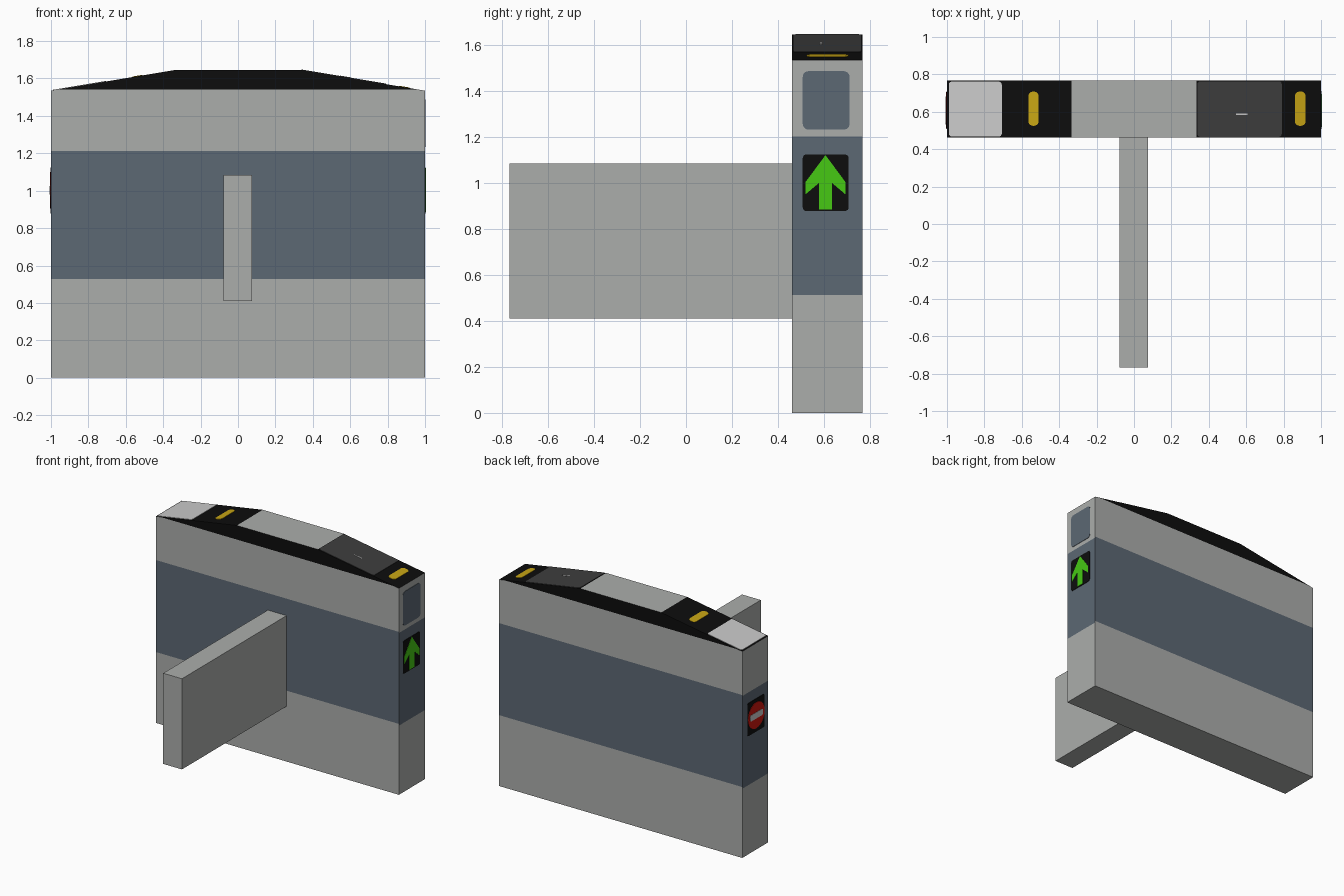
import bpy, bmesh, math

if "Cube" in bpy.data.objects:
    bpy.data.objects.remove(bpy.data.objects["Cube"])

def material(name, r, g, b):
    m = bpy.data.materials.new(name)
    m.diffuse_color = (r, g, b, 1)
    m.use_nodes = True
    m.node_tree.nodes["Principled BSDF"].inputs["Base Color"].default_value = m.diffuse_color
    return m

GREY = material("brushed grey", 0.41, 0.42, 0.41)
BLUE = material("slate blue", 0.107, 0.138, 0.174)
BLACK = material("black", 0.004, 0.004, 0.004)
DARK = material("dark grey", 0.048, 0.048, 0.048)
LIGHT = material("light grey", 0.597, 0.597, 0.597)
YELLOW = material("yellow", 0.58, 0.38, 0.007)
GREEN = material("green", 0.061, 0.578, 0.007)
RED = material("red", 0.62, 0.008, 0.004)

Y0, Y1 = 0.462, 0.767          # cabinet depth range
YC = (Y0 + Y1) / 2
END_Z, TOP_Z, FLAT = 1.535, 1.646, 0.333

def finish(bm, name, mats):
    bmesh.ops.recalc_face_normals(bm, faces=bm.faces)
    me = bpy.data.meshes.new(name)
    bm.to_mesh(me)
    bm.free()
    for m in mats:
        me.materials.append(m)
    ob = bpy.data.objects.new(name, me)
    bpy.context.collection.objects.link(ob)
    return ob

def prism(lower, upper):
    """Closed solid between two matching outlines."""
    bm = bmesh.new()
    a = [bm.verts.new(p) for p in lower]
    b = [bm.verts.new(p) for p in upper]
    bm.faces.new(a)
    bm.faces.new(b)
    for i in range(len(a)):
        j = (i + 1) % len(a)
        bm.faces.new((a[i], a[j], b[j], b[i]))
    return bm

# Cabinet: side profile swept in depth, sliced into colour bands
profile = [(-1, 0), (1, 0), (1, END_Z), (FLAT, TOP_Z), (-FLAT, TOP_Z), (-1, END_Z)]
bm = prism([(x, Y0, z) for x, z in profile], [(x, Y1, z) for x, z in profile])
for z in (0.514, 0.527, 1.203, 1.211, 1.541):
    bmesh.ops.bisect_plane(bm, geom=bm.verts[:] + bm.edges[:] + bm.faces[:],
                           plane_co=(0, 0, z), plane_no=(0, 0, 1))
bmesh.ops.recalc_face_normals(bm, faces=bm.faces)
for f in bm.faces:
    c, n = f.calc_center_median(), f.normal
    if n.z > 0.5:                              # sloped tops black, middle grey
        f.material_index = 2 if abs(c.x) > FLAT else 0
    elif n.z > -0.5:
        low, high = (0.514, 1.203) if abs(n.x) > 0.5 else (0.527, 1.211)
        if low < c.z < high:
            f.material_index = 1
        elif c.z > 1.541:
            f.material_index = 2
finish(bm, "gate_cabinet", [GREY, BLUE, BLACK])

# Barrier wing
s = [(-0.078, 0.411), (0.076, 0.411), (0.076, 1.085), (-0.078, 1.085)]
finish(prism([(x, -0.767, z) for x, z in s], [(x, Y0 + 0.01, z) for x, z in s]),
       "barrier_wing", [GREY])

# Thin plates laid on the cabinet surfaces
def on_right(u, v, h):
    return (1 + h, u, v)

def on_left(u, v, h):
    return (-1 - h, u, v)

def on_top(u, v, h):
    t = max(0, (abs(u) - FLAT) / (1 - FLAT))
    return (u, v, TOP_Z + (END_Z - TOP_Z) * t + h)

def rounded(u0, u1, v0, v1, r, n=6):
    pts = []
    corners = ((u1 - r, v1 - r), (u0 + r, v1 - r), (u0 + r, v0 + r), (u1 - r, v0 + r))
    for k, (cu, cv) in enumerate(corners):
        for i in range(n + 1):
            a = math.pi / 2 * (k + i / n)
            p = (cu + r * math.cos(a), cv + r * math.sin(a))
            if not pts or math.dist(p, pts[-1]) > 1e-4:
                pts.append(p)
    if math.dist(pts[0], pts[-1]) < 1e-4:
        pts.pop()
    return pts

def plate(name, outline, place, mat, height=0.003):
    finish(prism([place(u, v, -0.002) for u, v in outline],
                 [place(u, v, height) for u, v in outline]), name, [mat])

# Top: reader panel, light panel, yellow lamps, small mark
plate("reader_panel", rounded(0.34, 0.79, Y0 + 0.004, Y1 - 0.004, 0.015), on_top, DARK)
plate("light_panel", rounded(-0.99, -0.707, Y0 + 0.006, Y1 - 0.006, 0.015), on_top, LIGHT)
plate("right_lamp", rounded(0.86, 0.918, 0.525, 0.708, 0.025), on_top, YELLOW)
plate("left_lamp", rounded(-0.565, -0.51, 0.525, 0.708, 0.025), on_top, YELLOW)
plate("reader_mark", rounded(0.545, 0.607, 0.584, 0.591, 0.002), on_top, LIGHT, 0.005)

# Right end: window and green arrow sign
plate("end_window", rounded(0.508, 0.712, 1.233, 1.487, 0.025), on_right, BLUE)
sign = rounded(0.508, 0.708, 0.879, 1.124, 0.015)
plate("arrow_sign", sign, on_right, BLACK)
half = [(0, 1.122), (0.088, 1.003), (0.088, 0.95), (0.029, 1.0), (0.029, 0.886)]
arrow = [(0.607 + u, v) for u, v in half]
arrow += [(0.607 - u, v) for u, v in reversed(half[1:])]
plate("green_arrow", arrow, on_right, GREEN, 0.005)

# Left end: no entry sign
plate("stop_sign", sign, on_left, BLACK)
plate("red_disc", rounded(0.511, 0.705, 0.905, 1.099, 0.097, 8), on_left, RED, 0.005)
plate("stop_bar", rounded(0.533, 0.683, 0.979, 1.025, 0.015), on_left, LIGHT, 0.007)
